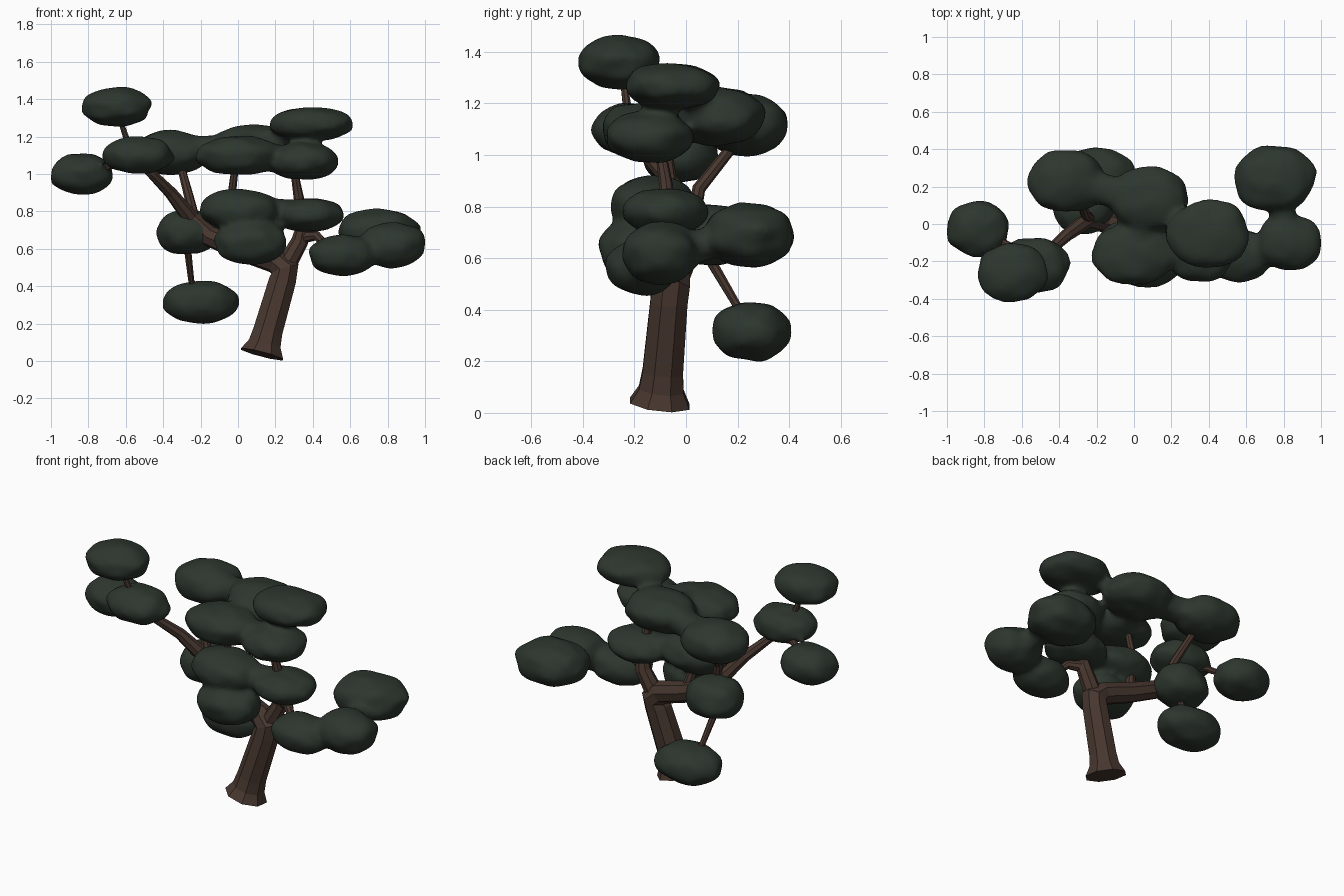
import bpy, bmesh, math
from mathutils import Vector, noise


def material(name, rgb):
    m = bpy.data.materials.new(name)
    m.diffuse_color = (*rgb, 1)
    return m


bark = material("bark brown", (0.064, 0.038, 0.028))
green = material("dark leaf green", (0.026, 0.037, 0.027))


def tube(name, pts):
    """Tapered eight-sided limb through (x, y, z, radius) points."""
    cu = bpy.data.curves.new(name, 'CURVE')
    cu.dimensions = '3D'
    cu.bevel_depth = 1
    cu.bevel_resolution = 2
    cu.use_fill_caps = True
    sp = cu.splines.new('POLY')
    sp.points.add(len(pts) - 1)
    for p, (x, y, z, r) in zip(sp.points, pts):
        p.co = (x, y, z, 1)
        p.radius = r
    sp.use_smooth = False
    ob = bpy.data.objects.new(name, cu)
    bpy.context.collection.objects.link(ob)
    bpy.ops.object.select_all(action='DESELECT')
    ob.select_set(True)
    bpy.context.view_layer.objects.active = ob
    bpy.ops.object.convert(target='MESH')
    ob = bpy.context.object
    ob.data.materials.clear()
    ob.data.materials.append(bark)


# trunk with flared foot, bending into the long left limb
tube("trunk", [(.128, -.102, .036, .125), (.142, -.096, .09, .094), (.16, -.09, .16, .085),
               (.238, -.066, .43, .078), (.252, -.06, .49, .08), (.20, -.05, .535, .068),
               (.02, -.02, .595, .062), (-.16, .01, .67, .056), (-.25, .02, .76, .045),
               (-.36, -.06, .90, .034), (-.46, -.15, 1.0, .027), (-.55, -.21, 1.08, .02)])
# right limb up to the crown
tube("right_limb", [(.24, -.06, .48, .055), (.33, -.05, .64, .046), (.35, -.06, .73, .036),
                    (.32, -.08, .90, .026), (.30, -.10, 1.02, .02), (.37, -.06, 1.25, .015)])
# thinner branches
tube("lower_right_branch", [(.34, -.05, .66, .034), (.42, -.10, .67, .027), (.48, -.15, .61, .02), (.56, -.17, .56, .015)])
tube("centre_branch", [(.02, -.02, .58, .035), (-.02, -.05, .75, .026), (-.03, -.06, .92, .022), (-.01, -.08, 1.08, .018)])
tube("back_branch", [(-.22, .02, .71, .03), (-.26, .05, .87, .026), (-.30, .17, 1.02, .022), (-.36, .22, 1.12, .016)])
tube("drooping_branch", [(-.22, .02, .70, .024), (-.27, .09, .60, .021), (-.25, .19, .43, .017), (-.2, .25, .32, .014)])
tube("far_left_branch", [(-.50, -.18, 1.04, .022), (-.66, -.12, 1.05, .02), (-.80, -.04, 1.0, .014)])
tube("top_left_branch", [(-.54, -.2, 1.08, .022), (-.60, -.23, 1.2, .017), (-.65, -.25, 1.35, .012)])

# leaf pads: centre and half sizes
PADS = [(-.65, -.26, 1.36, .185, .16, .105), (-.835, -.025, 1.0, .17, .15, .11),
        (-.535, -.22, 1.1, .19, .15, .10), (-.20, .255, .315, .205, .155, .115),
        (-.27, .10, .69, .17, .155, .12), (.07, -.19, .635, .195, .15, .12),
        (.01, -.13, .81, .215, .165, .11), (.38, -.08, .78, .185, .17, .09),
        (.56, -.17, .565, .18, .14, .11), (.83, -.10, .62, .175, .15, .125),
        (.75, .245, .69, .22, .175, .125), (.395, -.055, 1.267, .22, .185, .09),
        (.35, -.14, 1.07, .185, .175, .10), (.0, -.16, 1.1, .225, .165, .105),
        (.08, .13, 1.15, .215, .175, .115), (-.36, .23, 1.115, .205, .17, .12)]
# pads that melt together: first, second, bridge radius
LINKS = [(5, 6, .09), (6, 7, .085), (8, 9, .09), (9, 10, .07), (12, 13, .085),
         (13, 14, .09), (11, 12, .07), (14, 15, .085), (11, 14, .05)]

bm = bmesh.new()


def pad(c, s, seed):
    verts = bmesh.ops.create_icosphere(bm, subdivisions=4, radius=1)['verts']
    for v in verts:
        d = v.co.normalized()
        p = 2.2
        k = sum(abs(a) ** p for a in d) ** (-1 / p)      # slightly boxy ellipsoid
        k *= .99 + .10 * noise.noise(d * 2 + Vector((seed * 5.3, 1, 2)))
        v.co = Vector((c[i] + d[i] * k * s[i] for i in range(3)))


for i, q in enumerate(PADS):
    pad(q[:3], q[3:], i)
for a, b, w in LINKS:
    A, B = Vector(PADS[a][:3]), Vector(PADS[b][:3])
    n = max(2, int((B - A).length / .05))
    for j in range(1, n):
        pad(A.lerp(B, j / n), (w, w, w * .9), 40 + j)

me = bpy.data.meshes.new("foliage")
bm.to_mesh(me)
bm.free()
me.materials.append(green)
foliage = bpy.data.objects.new("foliage", me)
bpy.context.collection.objects.link(foliage)
# weld pads into soft clouds
r = foliage.modifiers.new("merge", 'REMESH')
r.mode = 'VOXEL'
r.voxel_size = .016
r.use_smooth_shade = True
s = foliage.modifiers.new("soften", 'SMOOTH')
s.factor = .5
s.iterations = 9
